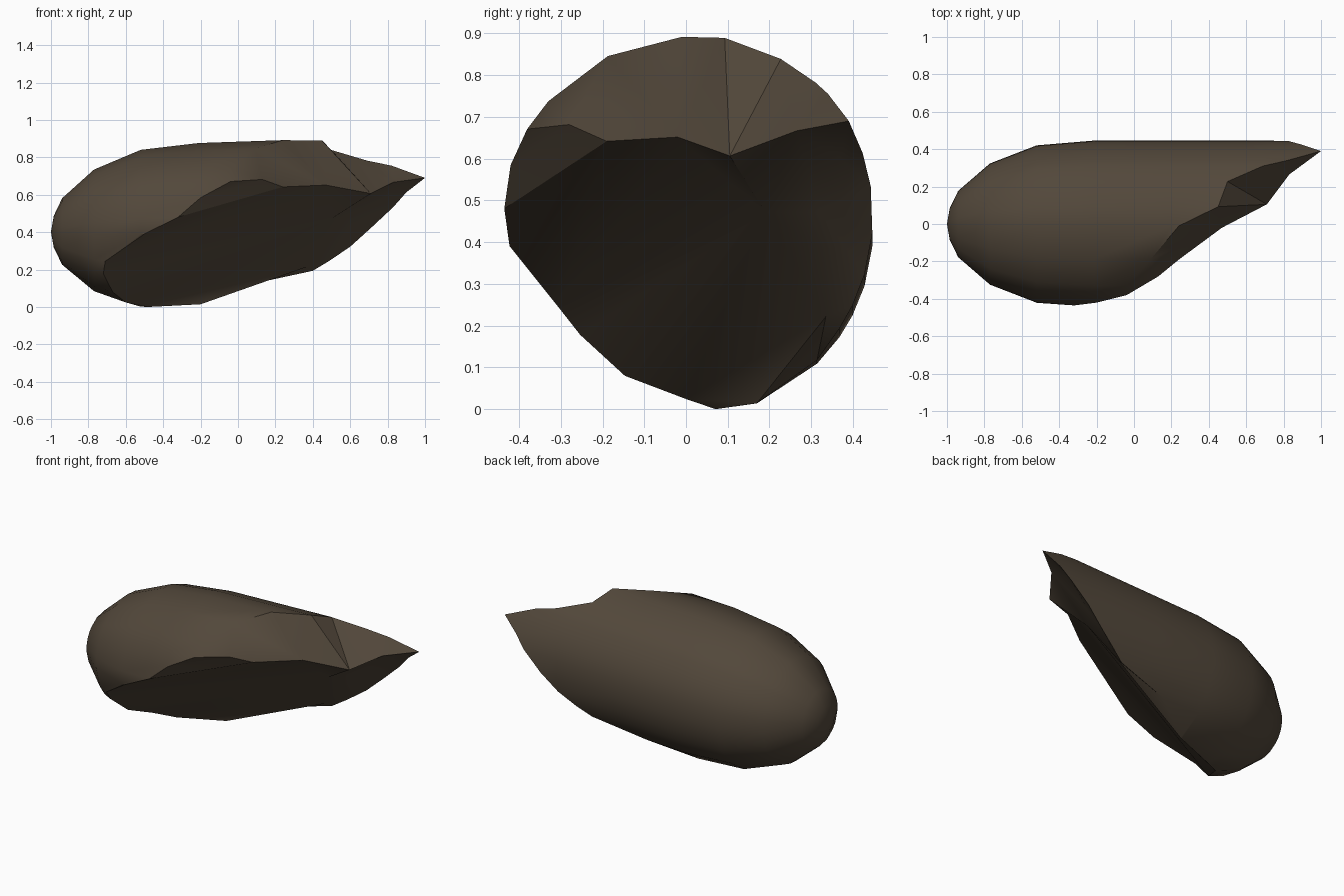
import bpy, bmesh, math
from mathutils import Vector
from mathutils.geometry import delaunay_2d_cdt

if "Cube" in bpy.data.objects:
    bpy.data.objects.remove(bpy.data.objects["Cube"])

# Round body profile: (x, radius), rounded nose at -x
PROFILE = [(-1, 0), (-.985, .085), (-.94, .178), (-.77, .325), (-.52, .422),
           (-.21, .448), (.2, .448), (.6, .448), (1.1, .448)]

# Broken rim around the open end: upper edge, then tip, then lower edge
RIM = [(-.04, -.39, .675), (-.04, -.34, .745), (.09, -.19, .85), (.24, -.01, .887),
       (.45, .09, .875), (.50, .22, .825), (.69, .30, .77), (.82, .335, .75),
       (1.0, .375, .68), (.90, .42, .61), (.83, .43, .53), (.71, .445, .42),
       (.60, .43, .32), (.49, .41, .24), (.40, .37, .19), (.05, .31, .12),
       (-.20, .17, .012), (-.48, .07, .005), (-.60, 0, .025), (-.67, -.15, .07),
       (-.72, -.26, .17), (-.71, -.31, .24), (-.50, -.41, .39), (-.32, -.445, .48),
       (-.20, -.44, .59)]

# Jagged ridge across the fracture (joins rim points 0 and 8)
RIDGE = [(.13, -.28, .68), (.24, -.19, .64), (.47, -.02, .65), (.71, .105, .605),
         (.83, .265, .665)]
# Spur running down from the ridge, and the pocket behind it
SPUR = [(.50, .19, .47), (.39, .335, .22)]
POCKET = [(.60, .32, .47), (.80, .37, .60)]


def axis_z(x):
    return .40 + .034 * (x + 1)


def radius(x):
    for (x0, r0), (x1, r1) in zip(PROFILE, PROFILE[1:]):
        if x <= x1:
            return r0 + (r1 - r0) * (x - x0) / (x1 - x0)
    return PROFILE[-1][1]


def on_body(x, a):
    r = radius(x)
    return Vector((x, r * math.sin(a), axis_z(x) + r * math.cos(a)))


bm = bmesh.new()

# Outer skin: one column per rim point, from the nose to the rim
nose = bm.verts.new((-1, 0, axis_z(-1)))
columns = []
for x, y, z in RIM:
    a = math.atan2(y, z - axis_z(x))
    columns.append([bm.verts.new(on_body(min(px, x), a)) for px, _ in PROFILE[1:]])
n = len(columns)
for i in range(n):
    c, d = columns[i], columns[(i + 1) % n]
    bm.faces.new((nose, c[0], d[0]))
    for k in range(len(c) - 1):
        bm.faces.new((c[k], c[k + 1], d[k + 1], d[k]))

# Fracture: triangulate rim, ridge and spur as seen along x
rim = [c[-1] for c in columns]
verts = rim + [bm.verts.new(p) for p in RIDGE + SPUR + POCKET]
chain = [0] + list(range(n, n + len(RIDGE))) + [8]
edges = [(i, (i + 1) % n) for i in range(n)] + list(zip(chain, chain[1:]))
spur = [n + 3, n + 5, n + 6]
edges += list(zip(spur, spur[1:]))
flat = [Vector((v.co.y, v.co.z)) for v in verts]
_, _, tris, origin, _, _ = delaunay_2d_cdt(flat, edges, [], 1, 1e-6)
for t in tris:
    f = [verts[origin[i][0]] for i in t]
    if len(set(f)) == 3:
        bm.faces.new(f)

bmesh.ops.remove_doubles(bm, verts=bm.verts, dist=1e-4)
bmesh.ops.recalc_face_normals(bm, faces=bm.faces)
low = min(v.co.z for v in bm.verts)
bmesh.ops.translate(bm, verts=bm.verts, vec=(0, 0, -low))

mesh = bpy.data.meshes.new("broken_hull")
bm.to_mesh(mesh)
bm.free()
obj = bpy.data.objects.new("broken_hull", mesh)
bpy.context.collection.objects.link(obj)

mat = bpy.data.materials.new("dark brown")
mat.diffuse_color = (.085, .064, .043, 1)
mat.use_nodes = True
mat.node_tree.nodes["Principled BSDF"].inputs["Base Color"].default_value = mat.diffuse_color
mesh.materials.append(mat)

bpy.context.view_layer.objects.active = obj
obj.select_set(True)
bpy.ops.object.shade_smooth_by_angle(angle=math.radians(35))
